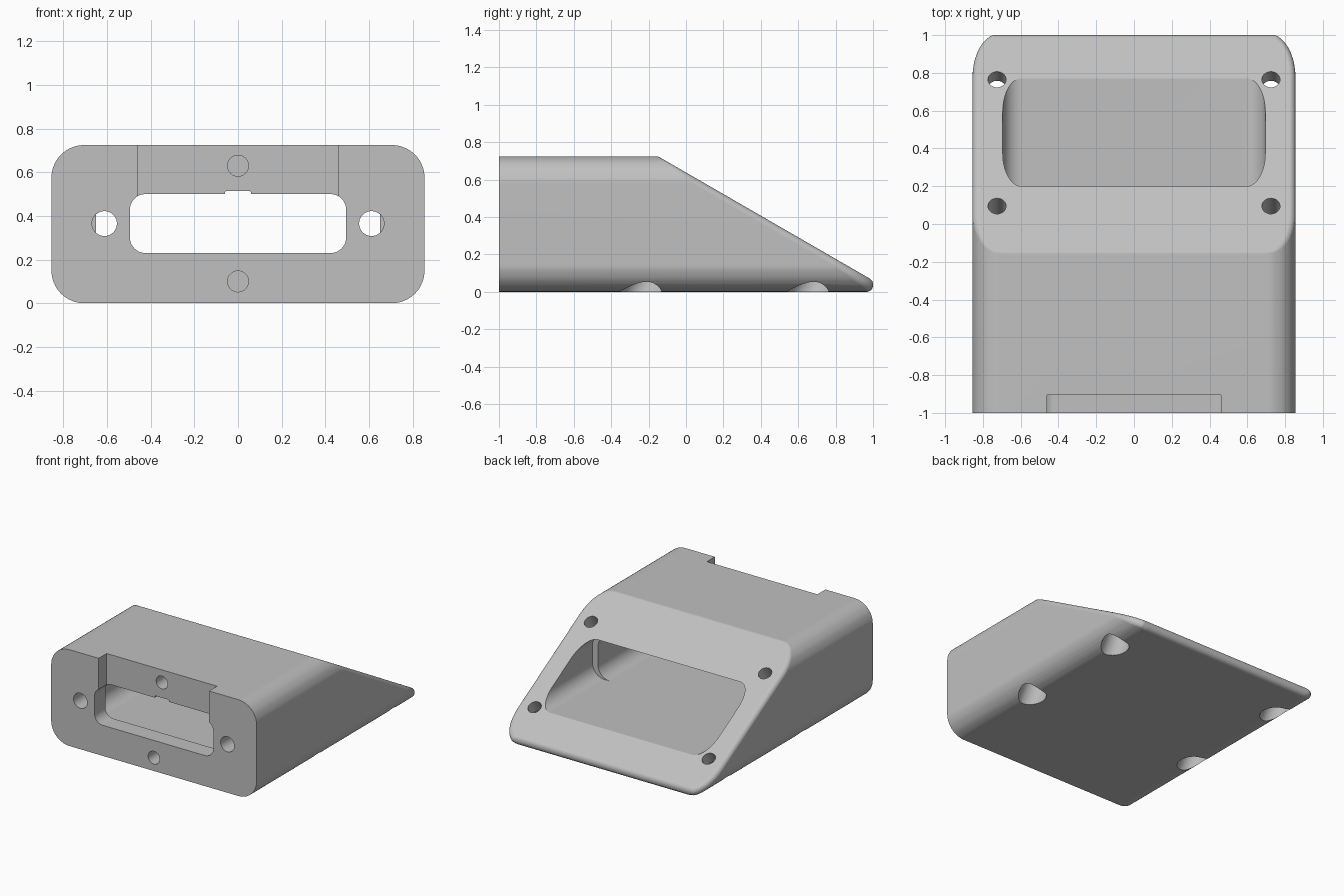
import bpy, bmesh, math
from mathutils import Matrix, Vector

if "Cube" in bpy.data.objects:
    bpy.data.objects.remove(bpy.data.objects["Cube"], do_unlink=True)

HALF_W, HEIGHT, CORNER, FILLET = 0.855, 0.725, 0.15, 0.035
RIDGE = Vector((0, -0.15, HEIGHT))                      # top of the slope
NORMAL = Vector((0, math.sin(math.radians(30)), math.cos(math.radians(30))))

grey = bpy.data.materials.new("plain_grey")
grey.use_nodes = True
colour = (0.53, 0.53, 0.53, 1)
grey.diffuse_color = colour
grey.node_tree.nodes["Principled BSDF"].inputs["Base Color"].default_value = colour


def rounded_prism(half_w, z0, z1, radius, y0, y1, steps=10):
    """Rounded rectangle in x-z, extruded along y."""
    bm = bmesh.new()
    verts = []
    corners = [(1, 1), (-1, 1), (-1, -1), (1, -1)]
    for i, (sx, sz) in enumerate(corners):
        cx = sx * (half_w - radius)
        cz = z1 - radius if sz > 0 else z0 + radius
        for k in range(steps + 1):
            a = math.pi / 2 * (i + k / steps)
            verts.append(bm.verts.new((cx + radius * math.cos(a), y0, cz + radius * math.sin(a))))
    face = bm.faces.new(verts)
    ext = bmesh.ops.extrude_face_region(bm, geom=[face])
    moved = [g for g in ext["geom"] if isinstance(g, bmesh.types.BMVert)]
    bmesh.ops.translate(bm, verts=moved, vec=(0, y1 - y0, 0))
    bmesh.ops.recalc_face_normals(bm, faces=bm.faces)
    return bm


def cylinder(start, end, radius):
    start, end = Vector(start), Vector(end)
    axis = end - start
    mat = Matrix.Translation((start + end) / 2) @ axis.to_track_quat("Z", "Y").to_matrix().to_4x4()
    bm = bmesh.new()
    bmesh.ops.create_cone(bm, cap_ends=True, segments=40, radius1=radius, radius2=radius,
                          depth=axis.length, matrix=mat)
    return bm


def make_object(name, bm):
    mesh = bpy.data.meshes.new(name)
    bm.to_mesh(mesh)
    bm.free()
    obj = bpy.data.objects.new(name, mesh)
    bpy.context.collection.objects.link(obj)
    mesh.materials.append(grey)
    return obj


# Housing: inset core, rounded by a ball at each corner, wrapped in a hull
core = rounded_prism(HALF_W - FILLET, FILLET, HEIGHT - FILLET, CORNER - FILLET, -1.2, 1 - FILLET)
bmesh.ops.bisect_plane(core, geom=core.verts[:] + core.edges[:] + core.faces[:],
                       plane_co=RIDGE - NORMAL * FILLET, plane_no=NORMAL, clear_outer=True)
shell = bmesh.new()
for v in core.verts:
    bmesh.ops.create_uvsphere(shell, u_segments=24, v_segments=12, radius=FILLET,
                              matrix=Matrix.Translation(v.co))
core.free()
hull = bmesh.ops.convex_hull(shell, input=shell.verts[:])
inside = {g for g in hull["geom_interior"] + hull["geom_unused"] if isinstance(g, bmesh.types.BMVert)}
bmesh.ops.delete(shell, geom=list(inside), context="VERTS")
hull_faces = {g for g in hull["geom"] if isinstance(g, bmesh.types.BMFace) and g.is_valid}
bmesh.ops.delete(shell, geom=[f for f in shell.faces if f not in hull_faces], context="FACES_ONLY")

# Clean flat front end
bmesh.ops.bisect_plane(shell, geom=shell.verts[:] + shell.edges[:] + shell.faces[:],
                       plane_co=(0, -1, 0), plane_no=(0, -1, 0), clear_outer=True)
bmesh.ops.holes_fill(shell, edges=[e for e in shell.edges if e.is_boundary], sides=0)
bmesh.ops.dissolve_limit(shell, angle_limit=math.radians(0.5), verts=shell.verts[:], edges=shell.edges[:])
bmesh.ops.recalc_face_normals(shell, faces=shell.faces)
housing = make_object("connector_housing", shell)

# Cutters: window cavity, inner cavity, front opening, key notch and top recess
cutters = [
    rounded_prism(0.695, 0.193, 0.523, 0.1, 0.12, 1.2),
    rounded_prism(0.65, 0.193, 0.523, 0.1, -0.87, 0.3),
    rounded_prism(0.495, 0.23, 0.5, 0.07, -1.1, -0.7),
    rounded_prism(0.06, 0.4, 0.515, 0.012, -1.1, -0.7, 3),
    rounded_prism(0.46, 0.45, 0.9, 0.001, -1.1, -0.905, 1),
]
# Blind holes above and below the opening
for z in (0.1, 0.63):
    cutters.append(cylinder((0, -1.1, z), (0, -0.7, z), 0.048))
for side in (-1, 1):
    # Mounting holes beside the opening
    cutters.append(cylinder((side * 0.612, -1.1, 0.365), (side * 0.612, -0.7, 0.365), 0.057))
    # Screw holes square to the slope, with wide pockets underneath
    for y in (0.095, 0.765):
        z = HEIGHT - (y - RIDGE.y) * math.tan(math.radians(30))
        top = Vector((side * 0.725, y, z))
        foot = top - NORMAL * (z / NORMAL.z)
        cutters.append(cylinder(top + NORMAL * 0.1, foot - NORMAL * 0.1, 0.048))
        cutters.append(cylinder(foot + NORMAL * 0.13, foot - NORMAL * 0.2, 0.095))

bpy.context.view_layer.objects.active = housing
for bm in cutters:
    cutter = make_object("cutter", bm)
    cutter.hide_render = True
    mod = housing.modifiers.new("cut", "BOOLEAN")
    mod.operation, mod.solver, mod.object = "DIFFERENCE", "EXACT", cutter
    bpy.ops.object.modifier_apply(modifier=mod.name)
    bpy.data.objects.remove(cutter, do_unlink=True)

# Smooth rounds, crisp edges
bpy.ops.object.select_all(action="DESELECT")
housing.select_set(True)
bpy.ops.object.shade_smooth_by_angle(angle=math.radians(25))
weighted = housing.modifiers.new("weighted_normals", "WEIGHTED_NORMAL")
weighted.keep_sharp = True
